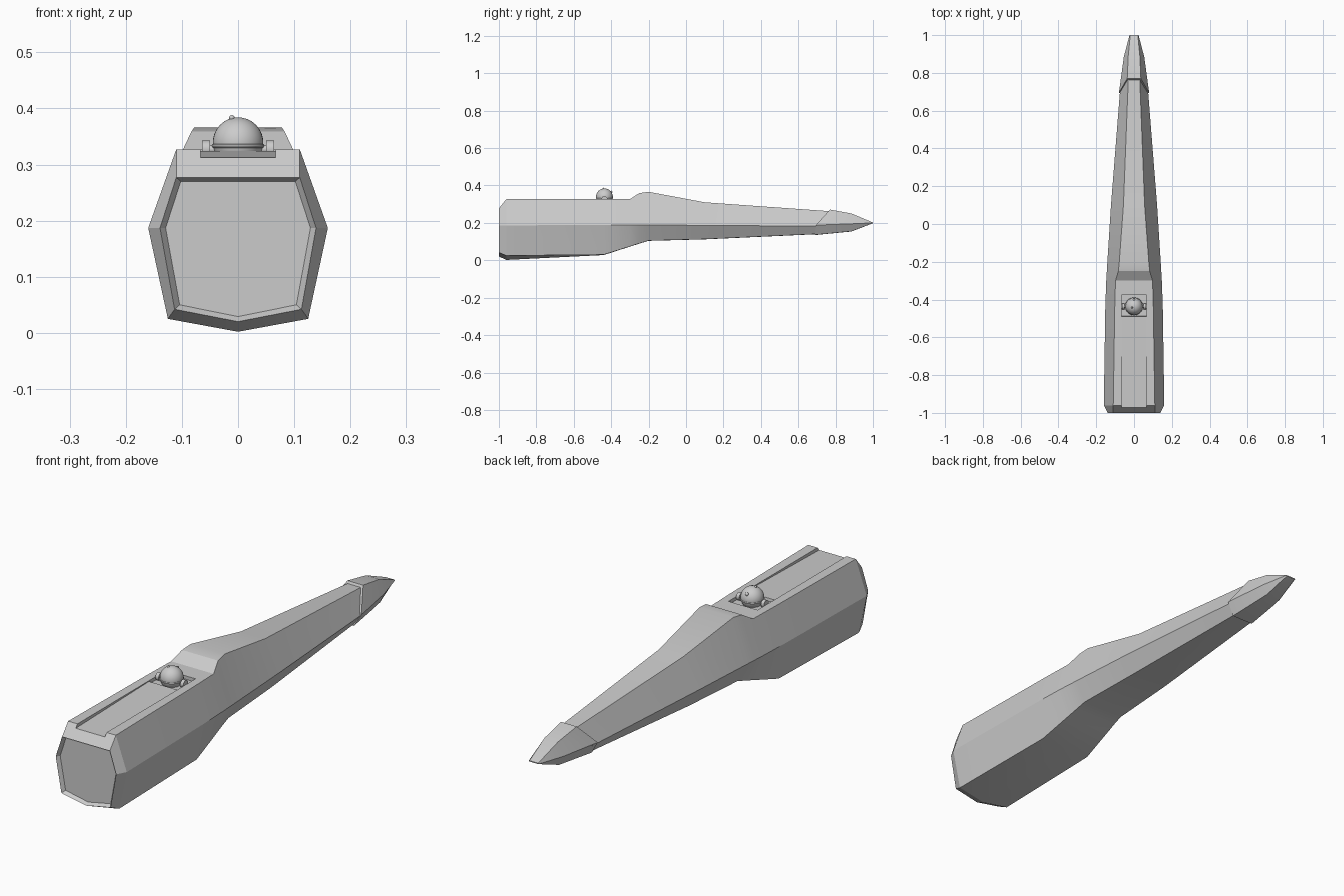
import bpy, bmesh, math

if "Cube" in bpy.data.objects:
    bpy.data.objects.remove(bpy.data.objects["Cube"])


def finish(obj, angle=20):
    bpy.ops.object.select_all(action='DESELECT')
    obj.select_set(True)
    bpy.context.view_layer.objects.active = obj
    bpy.ops.object.shade_smooth_by_angle(angle=math.radians(angle))


def new_object(name, bm):
    bmesh.ops.recalc_face_normals(bm, faces=bm.faces)
    me = bpy.data.meshes.new(name)
    bm.to_mesh(me)
    bm.free()
    obj = bpy.data.objects.new(name, me)
    bpy.context.collection.objects.link(obj)
    return obj


def loft(name, stations):
    """Station: (y top, y mid, y low), top (w, z), mid (w, z), low (w, z), keel z."""
    bm = bmesh.new()
    rings = []
    for ys, top, mid, low, keel in stations:
        half = [(w, y, z) for y, (w, z) in zip(ys, (top, mid, low))]
        pts = half + [(0, ys[2], keel)] + [(-x, y, z) for x, y, z in reversed(half)]
        rings.append([bm.verts.new(p) for p in pts])
    for a, b in zip(rings, rings[1:]):
        for i in range(7):
            j = (i + 1) % 7
            bm.faces.new((a[i], a[j], b[j], b[i]))
    bm.faces.new(rings[0])
    bm.faces.new(rings[-1])
    return new_object(name, bm)


def at(y, *rest):
    return ((y, y, y), *rest)


# Fuselage: recessed rear panel, bevelled rim, long body with hump
body = loft("fuselage", [
    at(-0.985, (0.102, 0.27), (0.129, 0.187), (0.104, 0.05), 0.029),
    at(-1.0, (0.11, 0.277), (0.139, 0.187), (0.113, 0.042), 0.02),
    at(-0.96, (0.11, 0.327), (0.16, 0.187), (0.125, 0.025), 0.002),
    at(-0.44, (0.102, 0.327), (0.152, 0.188), (0.118, 0.03), 0.028),
    at(-0.3, (0.098, 0.327), (0.147, 0.188), (0.105, 0.074), 0.073),
    at(-0.25, (0.083, 0.359), (0.144, 0.188), (0.1, 0.09), 0.089),
    at(-0.2, (0.078, 0.366), (0.141, 0.188), (0.096, 0.105), 0.104),
    at(0.1, (0.056, 0.31), (0.122, 0.187), (0.082, 0.113), 0.112),
    ((0.775, 0.72, 0.71), (0.03, 0.262), (0.073, 0.182), (0.045, 0.141), 0.14),
])

# Nose cone with a slanted joint and a chisel tip
nose = loft("nose_cone", [
    ((0.77, 0.695, 0.69), (0.036, 0.271), (0.08, 0.188), (0.05, 0.136), 0.135),
    at(0.885, (0.031, 0.25), (0.054, 0.195), (0.035, 0.155), 0.154),
    at(1.0, (0.02, 0.202), (0.024, 0.2), (0.02, 0.198), 0.198),
])
finish(nose)

# Top channel with sloping floor and a deeper socket: side profile swept across
profile = [(-1.05, 0.312), (-0.96, 0.313), (-0.49, 0.324), (-0.488, 0.313),
           (-0.375, 0.313), (-0.375, 0.4), (-1.05, 0.4)]
bm = bmesh.new()
sides = [[bm.verts.new((x, y, z)) for y, z in profile] for x in (-0.067, 0.067)]
for i in range(len(profile)):
    j = (i + 1) % len(profile)
    bm.faces.new((sides[0][i], sides[0][j], sides[1][j], sides[1][i]))
for s in sides:
    bm.faces.new(s)
cutter = new_object("channel_cutter", bm)
cutter.hide_render = True
cutter.hide_set(True)
mod = body.modifiers.new("channel", 'BOOLEAN')
mod.operation, mod.solver, mod.object = 'DIFFERENCE', 'EXACT', cutter
finish(body)
bpy.ops.object.modifier_apply(modifier=mod.name)
bpy.data.objects.remove(cutter)

# Dome in the socket
Y = -0.436
bpy.ops.mesh.primitive_uv_sphere_add(segments=32, ring_count=20, radius=0.045, location=(0, Y, 0.339))
dome = bpy.context.object
dome.name = "dome"
finish(dome, 40)

# Collar around the dome
bpy.ops.mesh.primitive_torus_add(major_radius=0.043, minor_radius=0.004, major_segments=32,
                                 minor_segments=8, location=(0, Y, 0.333))
collar = bpy.context.object
collar.name = "dome_collar"
finish(collar, 40)

# Shoulder discs either side with short hubs
for side, s in (("left", -1), ("right", 1)):
    for part, r, d, x in (("disc", 0.016, 0.014, 0.057), ("hub", 0.008, 0.02, 0.048)):
        bpy.ops.mesh.primitive_cylinder_add(vertices=16, radius=r, depth=d, location=(s * x, Y, 0.327),
                                            rotation=(0, math.pi / 2, 0))
        o = bpy.context.object
        o.name = f"shoulder_{part}_{side}"
        finish(o, 40)

# Small lens on the dome, and a larger eye facing the nose
for name, r, loc in (("dome_lens", 0.005, (-0.011, Y - 0.006, 0.383)),
                     ("dome_eye", 0.007, (0, Y + 0.036, 0.365))):
    bpy.ops.mesh.primitive_uv_sphere_add(segments=12, ring_count=8, radius=r, location=loc)
    bpy.context.object.name = name
    finish(bpy.context.object, 40)
